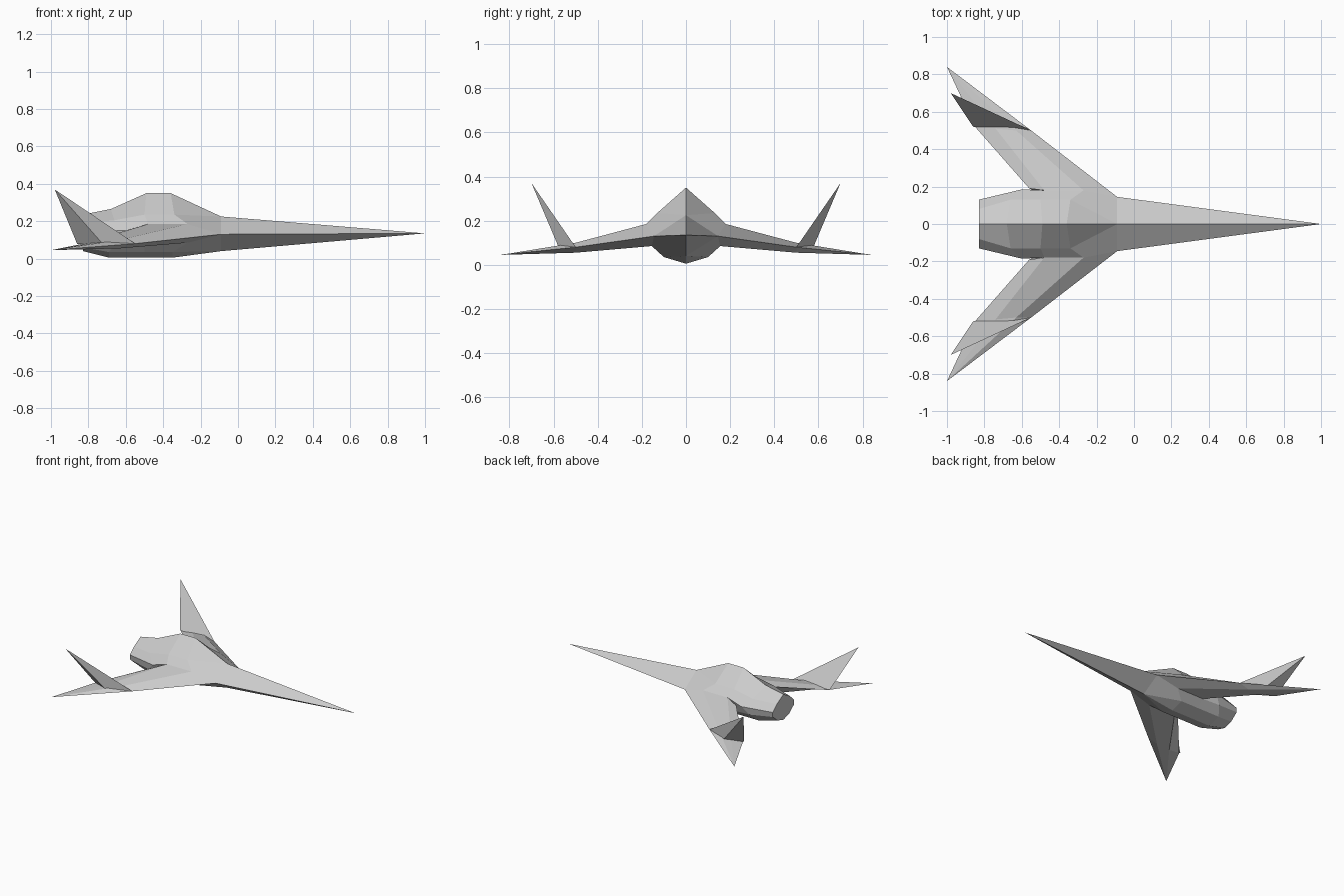
import bpy
import bmesh
from mathutils import Vector

default_cube = bpy.data.objects.get("Cube")
if default_cube:
    bpy.data.objects.remove(default_cube, do_unlink=True)

# Single hull paint used on every part
hull_grey = bpy.data.materials.new("hull_light_grey")
hull_grey.use_nodes = True
grey = (0.6, 0.6, 0.6, 1.0)
hull_grey.diffuse_color = grey
hull_grey.node_tree.nodes["Principled BSDF"].inputs["Base Color"].default_value = grey


def finish(name, bm):
    """Weld collapsed points, fix normals and make a flat-shaded object."""
    bmesh.ops.remove_doubles(bm, verts=bm.verts, dist=0.0005)
    bmesh.ops.recalc_face_normals(bm, faces=bm.faces)
    mesh = bpy.data.meshes.new(name)
    bm.to_mesh(mesh)
    bm.free()
    mesh.materials.append(hull_grey)
    obj = bpy.data.objects.new(name, mesh)
    bpy.context.collection.objects.link(obj)
    return obj


def loft(name, sections):
    """Skin a closed solid through rings that share one point count."""
    bm = bmesh.new()
    rings = [[bm.verts.new(p) for p in ring] for ring in sections]
    count = len(rings[0])
    for near, far in zip(rings, rings[1:]):
        for i in range(count):
            j = (i + 1) % count
            corners = [near[i], near[j], far[j], far[i]]
            # collapsed ends become triangles
            unique = []
            for v in corners:
                if all((v.co - u.co).length > 0.0005 for u in unique):
                    unique.append(v)
            if len(unique) > 2:
                bm.faces.new(unique)
    for ring in (rings[0], rings[-1]):
        if (Vector(ring[0].co) - Vector(ring[2].co)).length > 0.0005:
            bm.faces.new(ring)
    return finish(name, bm)


def full_ring(half):
    """Half section from top centre to bottom centre, closed by reflection."""
    return half + [(x, -y, z) for x, y, z in reversed(half[1:-1])]


def both_sides(name, sections):
    for side, sign in (("left", 1), ("right", -1)):
        loft(side + "_" + name,
             [[(x, sign * y, z) for x, y, z in ring] for ring in sections])


# Fuselage: needle nose, faceted canopy hump and blunt tail
nose = (1.0, 0, .135)
front_top, chine, front_keel = (-.09, 0, .225), (-.09, .145, .13), (-.09, 0, .04)
half_sections = [
    [nose] * 6,
    [front_top, front_top, chine, chine, front_keel, front_keel],
    [(-.36, 0, .35), (-.34, .13, .235), (-.27, .18, .185),
     (-.27, .155, .085), (-.35, .1, .035), (-.35, 0, .005)],
    [(-.49, 0, .35), (-.5, .13, .235), (-.48, .18, .185),
     (-.5, .155, .085), (-.5, .1, .035), (-.5, 0, .005)],
    [(-.68, 0, .265), (-.66, .13, .205), (-.6, .185, .15),
     (-.65, .155, .09), (-.69, .1, .035), (-.69, 0, .005)],
    [(-.83, 0, .235), (-.83, .08, .19), (-.83, .13, .145),
     (-.83, .13, .11), (-.83, .07, .06), (-.83, 0, .04)],
]
loft("fuselage", [full_ring(half) for half in half_sections])

# Swept wings: leading edge, ridge, mid chord, trailing edge, underside
tip = (-1.0, .84, .045)
both_sides("wing", [
    [chine, (-.27, .18, .185), (-.48, .18, .185),
     (-.56, .19, .15), (-.5, .155, .085), (-.27, .155, .085)],
    [(-.55, .5, .08), (-.63, .5, .1), (-.74, .51, .09),
     (-.85, .52, .075), (-.75, .51, .058), (-.63, .5, .055)],
    [tip] * 6,
])

# Outward-leaning wedge fins rising from the wings
fin_peak = (-.98, .7, .37)
both_sides("fin", [
    [(-.55, .5, .08), (-.86, .52, .078), (-.72, .575, .075)],
    [fin_peak] * 3,
])
